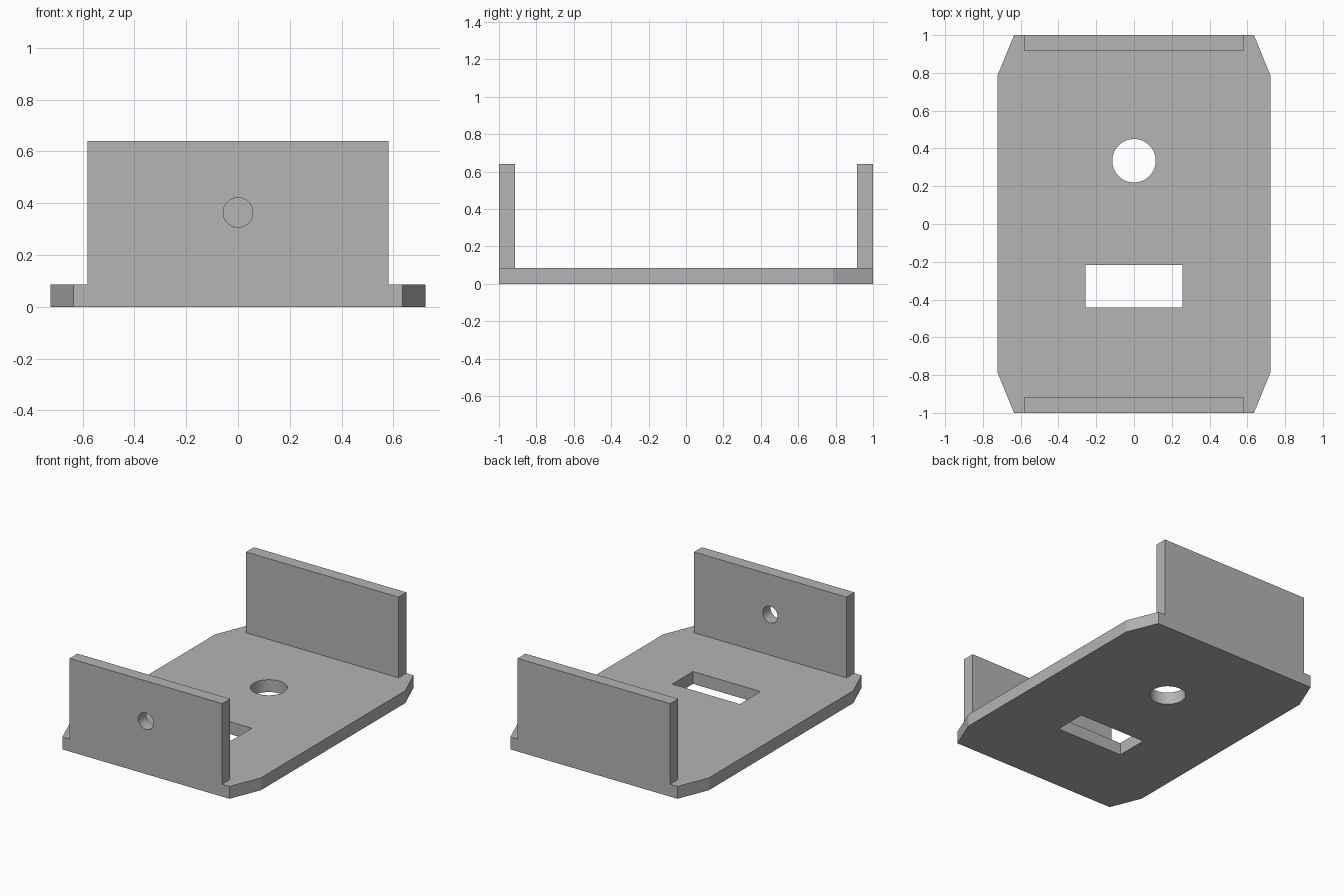
import bpy
import bmesh
from math import radians

if "Cube" in bpy.data.objects:
    bpy.data.objects.remove(bpy.data.objects["Cube"], do_unlink=True)

PLATE_TOP = 0.085
WALL_TOP = 0.64
WALL_THICK = 0.085

grey = bpy.data.materials.new("plain_grey")
grey.use_nodes = True
grey.diffuse_color = (0.46, 0.46, 0.46, 1)
grey.node_tree.nodes["Principled BSDF"].inputs["Base Color"].default_value = grey.diffuse_color


def prism(name, outline, z0, z1):
    """Solid made by raising a flat outline from z0 to z1."""
    bm = bmesh.new()
    face = bm.faces.new([bm.verts.new((x, y, z0)) for x, y in outline])
    raised = bmesh.ops.extrude_face_region(bm, geom=[face])["geom"]
    for v in raised:
        if isinstance(v, bmesh.types.BMVert):
            v.co.z = z1
    bmesh.ops.recalc_face_normals(bm, faces=bm.faces)
    mesh = bpy.data.meshes.new(name)
    bm.to_mesh(mesh)
    bm.free()
    mesh.materials.append(grey)
    obj = bpy.data.objects.new(name, mesh)
    bpy.context.collection.objects.link(obj)
    return obj


def box(name, x, y0, y1, z0, z1):
    return prism(name, [(-x, y0), (x, y0), (x, y1), (-x, y1)], z0, z1)


def drill(name, radius, location, rotation=(0, 0, 0)):
    bpy.ops.mesh.primitive_cylinder_add(vertices=64, radius=radius, depth=0.4,
                                        location=location, rotation=rotation)
    obj = bpy.context.object
    obj.name = name
    obj.data.materials.append(grey)
    return obj


def cut(target, cutter):
    """Cut an opening and discard the cutter."""
    cutter.hide_render = True
    mod = target.modifiers.new("opening", "BOOLEAN")
    mod.operation = "DIFFERENCE"
    mod.solver = "EXACT"
    mod.object = cutter
    bpy.ops.object.select_all(action="DESELECT")
    bpy.context.view_layer.objects.active = target
    target.select_set(True)
    bpy.ops.object.modifier_apply(modifier=mod.name)
    bpy.data.objects.remove(cutter, do_unlink=True)


# Base plate with clipped corners
corner = [(0.635, -1), (0.723, -0.785), (0.723, 0.785), (0.635, 1)]
outline = corner + [(-x, y) for x, y in reversed(corner)]
base_plate = prism("base_plate", outline, 0, PLATE_TOP)

# Round hole and rectangular slot in the plate
cut(base_plate, drill("round_cutter", 0.115, (0, 0.335, 0)))
cut(base_plate, box("slot_cutter", 0.257, -0.443, -0.217, -0.2, 0.3))

# Upright end walls, flush with the ends of the plate
front_wall = box("front_wall", 0.58, -1, -1 + WALL_THICK, PLATE_TOP, WALL_TOP)
rear_wall = box("rear_wall", 0.58, 1 - WALL_THICK, 1, PLATE_TOP, WALL_TOP)

# Small hole through the front wall only
cut(front_wall, drill("wall_cutter", 0.057, (0, -0.96, 0.364), (radians(90), 0, 0)))

# Smooth hole walls, sharp edges elsewhere
bpy.ops.object.select_all(action="DESELECT")
for part in (base_plate, front_wall, rear_wall):
    part.select_set(True)
bpy.context.view_layer.objects.active = base_plate
bpy.ops.object.shade_smooth_by_angle(angle=radians(20))
